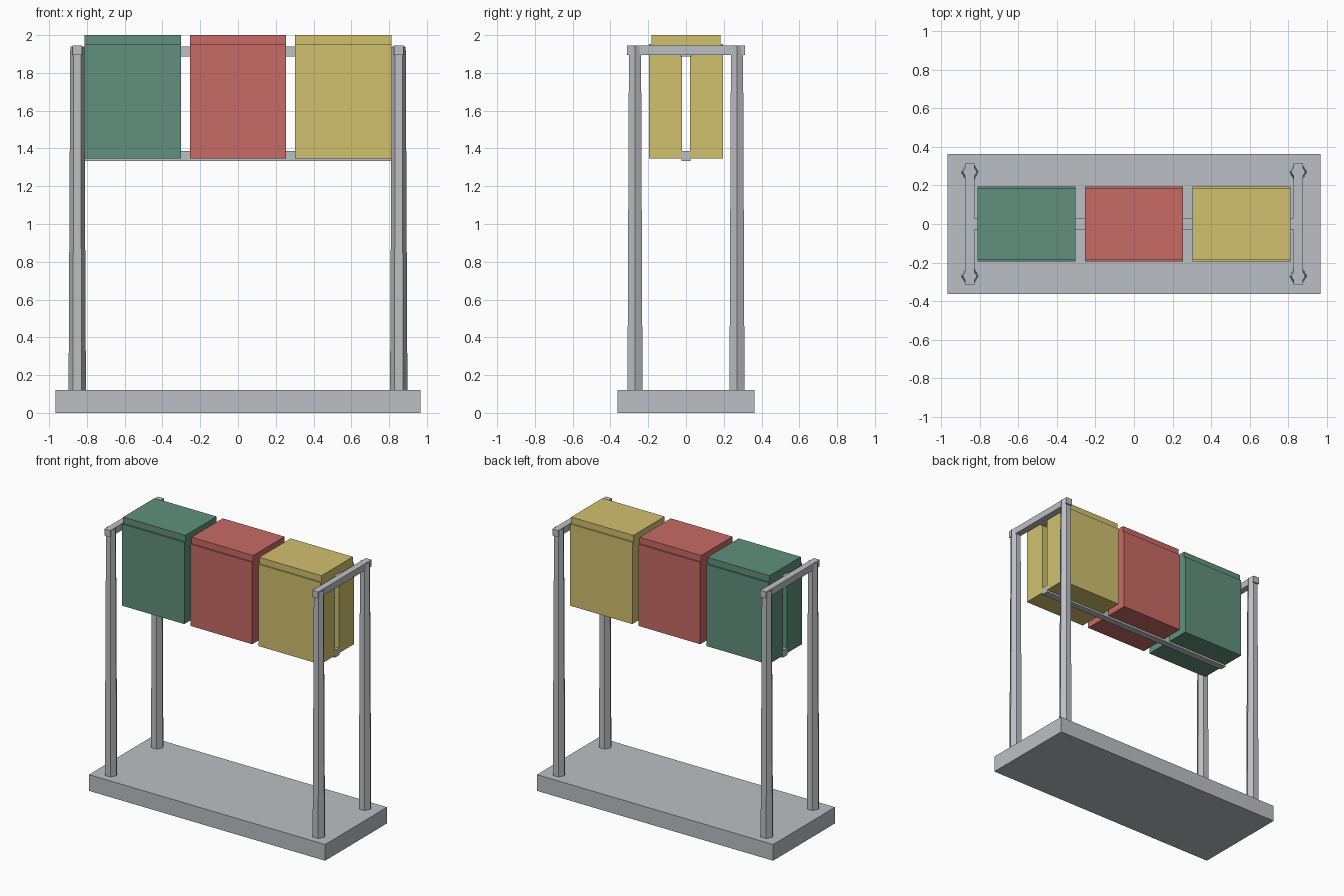
import bpy
import bmesh
from mathutils import Matrix

cube = bpy.data.objects.get("Cube")
if cube:
    bpy.data.objects.remove(cube, do_unlink=True)


def make_material(name, rgb):
    mat = bpy.data.materials.new(name)
    mat.use_nodes = True
    color = (*rgb, 1.0)
    mat.diffuse_color = color
    mat.node_tree.nodes["Principled BSDF"].inputs["Base Color"].default_value = color
    return mat


def add_object(name, bm, mat):
    bmesh.ops.recalc_face_normals(bm, faces=bm.faces)
    mesh = bpy.data.meshes.new(name)
    bm.to_mesh(mesh)
    bm.free()
    mesh.materials.append(mat)
    obj = bpy.data.objects.new(name, mesh)
    bpy.context.collection.objects.link(obj)
    return obj


def add_boxes(name, boxes, mat):
    """One object from boxes given as (x range, y range, z range)."""
    bm = bmesh.new()
    for ranges in boxes:
        center = [(a + b) / 2 for a, b in ranges]
        size = [b - a for a, b in ranges]
        bmesh.ops.create_cube(
            bm, size=1, matrix=Matrix.Translation(center) @ Matrix.Diagonal((*size, 1)))
    return add_object(name, bm, mat)


grey = make_material("light grey metal", (0.50, 0.52, 0.55))
green = make_material("muted green", (0.115, 0.28, 0.20))
red = make_material("muted red", (0.57, 0.145, 0.128))
yellow = make_material("muted yellow", (0.64, 0.53, 0.155))

# Floor slab
BASE_TOP, POST_TOP = 0.12, 1.94
add_boxes("base", [((-0.967, 0.967), (-0.362, 0.362), (0, BASE_TOP))], grey)

# Tapered six-sided posts and the cross bars joining them in pairs
for side, sx in (("right", -1), ("left", 1)):
    x = sx * 0.851
    for end, sy in (("front", -1), ("back", 1)):
        bm = bmesh.new()
        bmesh.ops.create_cone(
            bm, cap_ends=True, segments=6, radius1=0.046, radius2=0.037,
            depth=POST_TOP - BASE_TOP,
            matrix=Matrix.Translation((x, sy * 0.27, (POST_TOP + BASE_TOP) / 2))
            @ Matrix.Rotation(1.5707963, 4, "Z"))
        # Put a corner of the hexagon on the x axis
        if max(v.co.x for v in bm.verts) - x < 0.045:
            bmesh.ops.rotate(bm, verts=bm.verts, cent=(x, sy * 0.27, 0),
                             matrix=Matrix.Rotation(1.5707963, 3, "Z"))
        add_object(f"{end}_{side}_post", bm, grey)
    add_boxes(f"{side}_cross_bar",
              [((x - 0.024, x + 0.024), (-0.313, 0.313), (1.896, 1.945))], grey)

# Lengthwise rails
add_boxes("upper_rail", [((-0.83, 0.83), (-0.028, 0.028), (1.888, 1.94))], grey)
add_boxes("lower_rail", [((-0.812, 0.812), (-0.025, 0.025), (1.333, 1.386))], grey)

# Hanging covers: a top slab over a front and a back panel
for name, span, mat in (("green_cover", (-0.812, -0.303), green),
                        ("red_cover", (-0.253, 0.253), red),
                        ("yellow_cover", (0.303, 0.812), yellow)):
    add_boxes(name, [(span, (-0.183, 0.183), (1.945, 2.0)),
                     (span, (-0.195, -0.0225), (1.348, 1.953)),
                     (span, (0.0225, 0.195), (1.348, 1.953))], mat)
